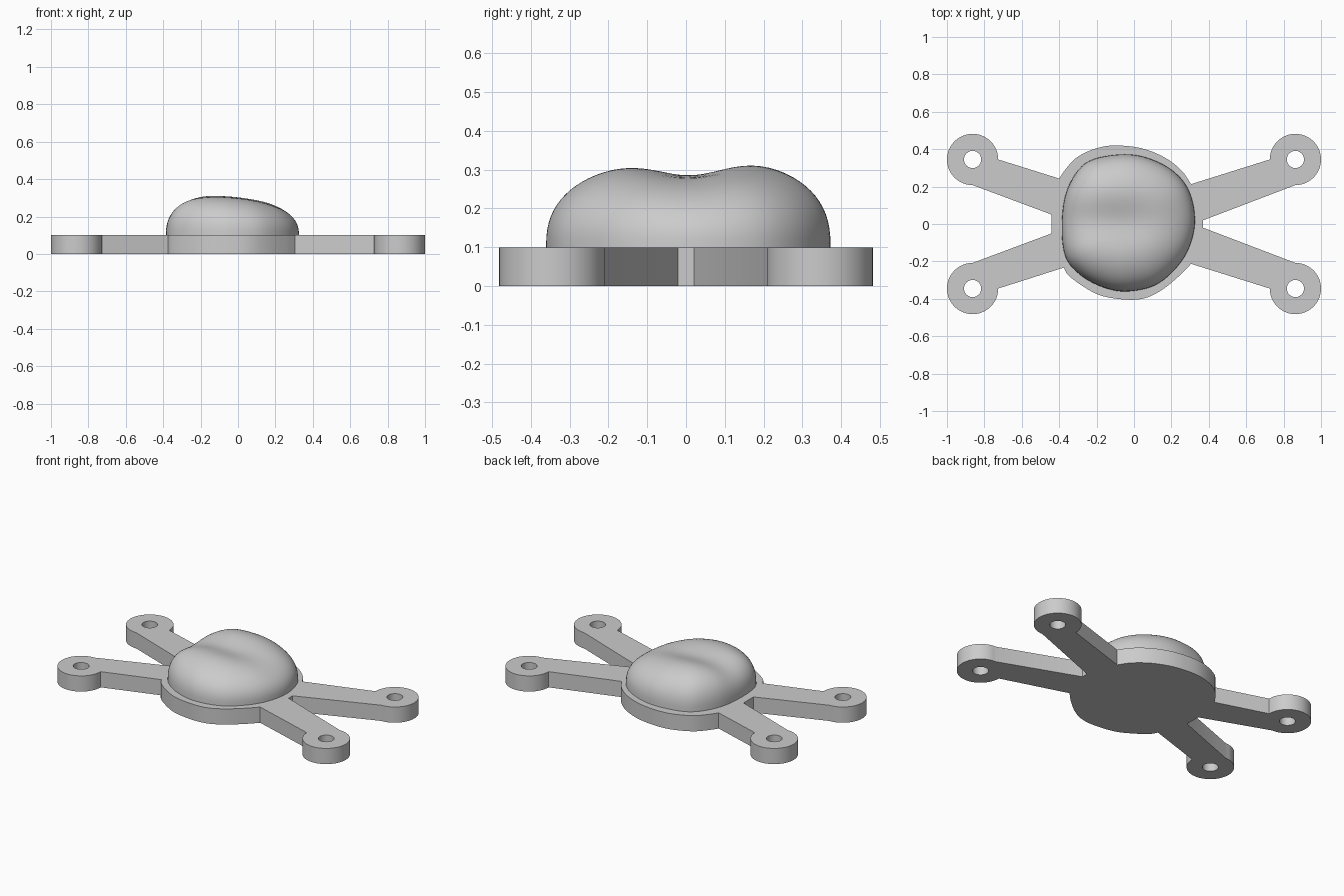
import bpy, bmesh, math
from mathutils import Vector
from mathutils.geometry import interpolate_bezier

if "Cube" in bpy.data.objects:
    bpy.data.objects.remove(bpy.data.objects["Cube"])

grey = bpy.data.materials.new("light grey")
grey.diffuse_color = (0.6, 0.6, 0.6, 1)
grey.use_nodes = True
grey.node_tree.nodes["Principled BSDF"].inputs["Base Color"].default_value = grey.diffuse_color

T = 0.1                       # plate thickness
EX, EY, ER, HR = 0.863, 0.345, 0.137, 0.046   # ear centre, radius, hole radius


def arc(cx, cy, r, a0, a1, n):
    return [(cx + r * math.cos(math.radians(a0 + (a1 - a0) * i / n)),
             cy + r * math.sin(math.radians(a0 + (a1 - a0) * i / n))) for i in range(n + 1)]


def smooth_path(pts, closed=False, res=4):
    """Smooth curve through points."""
    n = len(pts)
    p = [Vector((x, y, 0)) for x, y in pts]
    get = (lambda i: p[i % n]) if closed else (lambda i: p[max(0, min(n - 1, i))])
    out = []
    for i in range(n if closed else n - 1):
        a, b = get(i), get(i + 1)
        h1, h2 = a + (b - get(i - 1)) / 6, b - (get(i + 2) - a) / 6
        out += [(v.x, v.y) for v in interpolate_bezier(a, h1, h2, b, res + 1)[:-1]]
    return out if closed else out + [pts[-1]]


# mounting plate: centre disc, four arms and drilled ears as one filled profile
back_rim = smooth_path([(.305, .213), (.255, .285), (.165, .355), (.04, .405), (-.1, .42),
                        (-.2, .405), (-.3, .36), (-.36, .30), (-.40, .243)])
front_rim = smooth_path([(-.375, -.233), (-.35, -.275), (-.27, -.335), (-.17, -.385), (-.03, -.405),
                         (.07, -.393), (.16, -.345), (.25, -.27), (.305, -.213)])
outline = ([(.37, -.02), (.37, .02)] + arc(EX, EY, ER, -90, 180, 36) + back_rim
           + arc(-EX, EY, ER, 0, 270, 36) + [(-.44, .05), (-.44, -.05)]
           + arc(-EX, -EY, ER, 90, 360, 36) + front_rim + arc(EX, -EY, ER, 180, 450, 36))
holes = [arc(sx * EX, sy * EY, HR, 0, 360, 32)[:-1] for sx in (1, -1) for sy in (1, -1)]

curve = bpy.data.curves.new("mounting_plate", 'CURVE')
curve.dimensions = '2D'
curve.fill_mode = 'BOTH'
curve.extrude = T / 2
for loop in [outline] + holes:
    sp = curve.splines.new('POLY')
    sp.points.add(len(loop) - 1)
    for pt, (x, y) in zip(sp.points, loop):
        pt.co = (x, y, 0, 1)
    sp.use_cyclic_u = True
plate = bpy.data.objects.new("mounting_plate", curve)
plate.location.z = T / 2
bpy.context.collection.objects.link(plate)
curve.materials.append(grey)
bpy.context.view_layer.objects.active = plate
plate.select_set(True)
bpy.ops.object.convert(target='MESH')
bpy.ops.object.shade_smooth_by_angle(angle=math.radians(30))
plate.select_set(False)

# rounded pad: rings shrinking to the centre, lifted by a two-lobed height rule
rim = smooth_path([(.325, 0), (.295, .175), (.2, .29), (.05, .36), (-.1, .37), (-.26, .325),
                   (-.355, .19), (-.385, .02), (-.37, -.165), (-.29, -.27), (-.16, -.34),
                   (-.025, -.36), (.135, -.315), (.27, -.175)], closed=True, res=6)
CX, CY = -0.03, 0.0


def pad_height(x, y, s):
    crown = 0.325 - 0.1 * (x + 0.05) + 0.025 * y
    fade = 1 / (1 + math.exp((x - 0.08) / 0.06))
    crown -= (0.015 + 0.03 * fade) * math.exp(-((y - 0.01) / 0.13) ** 2)
    return T + (crown - T) * max(0, 1 - s ** 2.5) ** 0.4


bm = bmesh.new()
RINGS = 24
prev = None
for k in range(RINGS):
    s = math.cos(math.pi / 2 * k / RINGS)      # dense near the steep rim
    ring = []
    for x, y in rim:
        px, py = CX + (x - CX) * s, CY + (y - CY) * s
        ring.append(bm.verts.new((px, py, pad_height(px, py, s))))
    if prev:
        for i in range(len(ring)):
            j = (i + 1) % len(ring)
            bm.faces.new((prev[i], prev[j], ring[j], ring[i]))
    prev = ring
top = bm.verts.new((CX, CY, pad_height(CX, CY, 0)))
for i in range(len(prev)):
    bm.faces.new((prev[i], prev[(i + 1) % len(prev)], top))
mesh = bpy.data.meshes.new("rounded_pad")
bm.to_mesh(mesh)
bm.free()
mesh.materials.append(grey)
pad = bpy.data.objects.new("rounded_pad", mesh)
bpy.context.collection.objects.link(pad)
bpy.context.view_layer.objects.active = pad
pad.select_set(True)
bpy.ops.object.shade_smooth()
